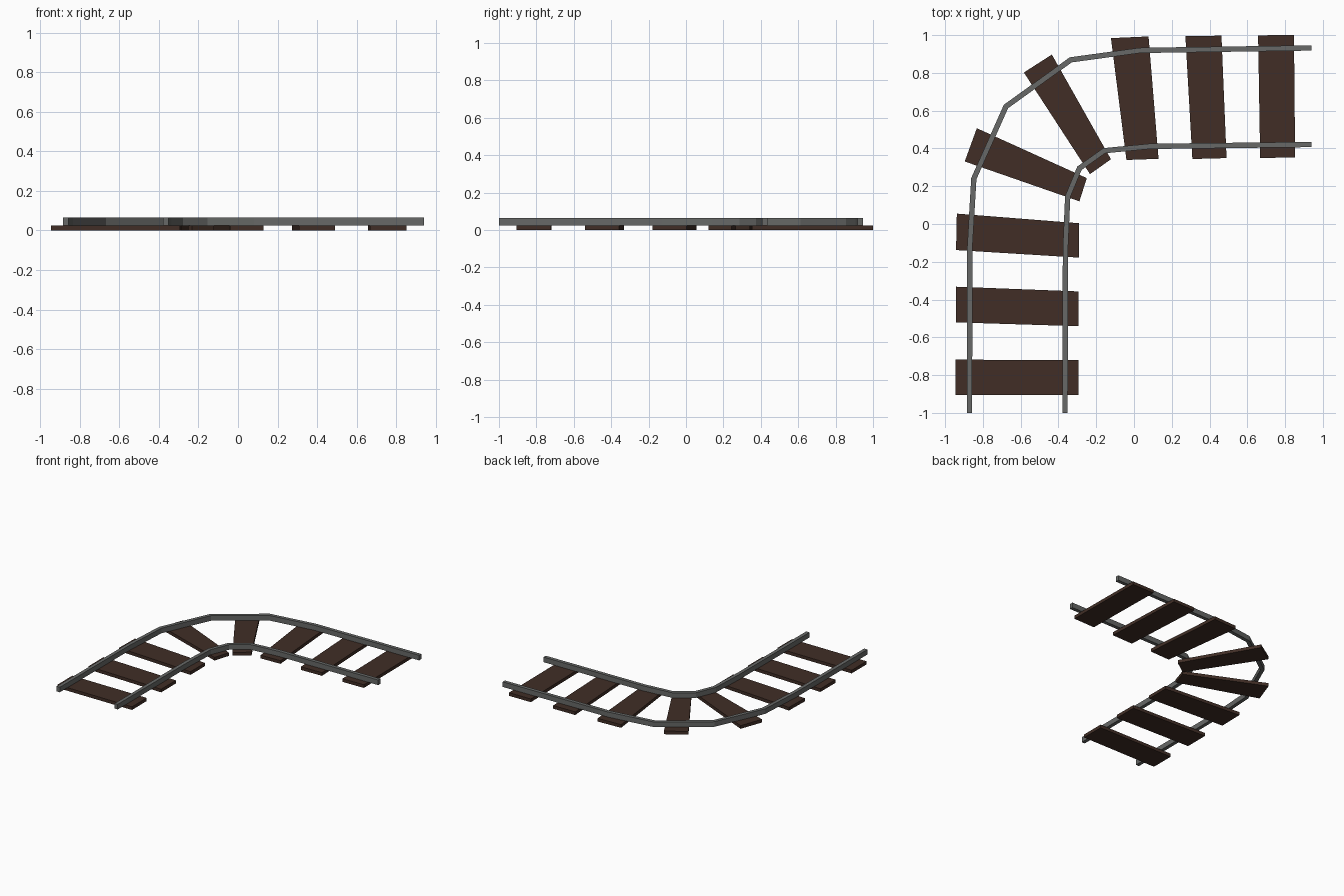
import bpy, bmesh
from mathutils import Vector

if "Cube" in bpy.data.objects:
    bpy.data.objects.remove(bpy.data.objects["Cube"])


def material(name, rgb):
    m = bpy.data.materials.new(name)
    m.diffuse_color = (*rgb, 1)
    m.use_nodes = True
    m.node_tree.nodes["Principled BSDF"].inputs["Base Color"].default_value = m.diffuse_color
    return m


WOOD = material("dark_brown_wood", (0.052, 0.027, 0.019))
STEEL = material("grey_steel", (0.135, 0.14, 0.135))


def add_object(name, bm, mat):
    bmesh.ops.recalc_face_normals(bm, faces=bm.faces)
    me = bpy.data.meshes.new(name)
    bm.to_mesh(me)
    bm.free()
    me.materials.append(mat)
    ob = bpy.data.objects.new(name, me)
    bpy.context.collection.objects.link(ob)


def slab(name, corners, z0, z1, mat):
    """Flat plan outline extruded upward."""
    bm = bmesh.new()
    face = bm.faces.new([bm.verts.new((x, y, z0)) for x, y in corners])
    ext = bmesh.ops.extrude_face_region(bm, geom=[face], use_keep_orig=True)
    verts = [v for v in ext["geom"] if isinstance(v, bmesh.types.BMVert)]
    bmesh.ops.translate(bm, verts=verts, vec=(0, 0, z1 - z0))
    add_object(name, bm, mat)


def rail(name, path, width, z0, z1):
    """Rectangular bar swept along a plan path with mitred corners."""
    pts = [Vector(p) for p in path]
    dirs = [(b - a).normalized() for a, b in zip(pts, pts[1:])]
    bm = bmesh.new()
    rings = []
    for i, p in enumerate(pts):
        a, b = dirs[max(i - 1, 0)], dirs[min(i, len(dirs) - 1)]
        t = (a + b).normalized()
        n = Vector((-t.y, t.x)) * (width / 2 / t.dot(a))
        l, r = p + n, p - n
        rings.append([bm.verts.new((q.x, q.y, z))
                      for q, z in ((l, z0), (r, z0), (r, z1), (l, z1))])
    for s, e in zip(rings, rings[1:]):
        for k in range(4):
            j = (k + 1) % 4
            bm.faces.new((s[k], s[j], e[j], e[k]))
    bm.faces.new(rings[0])
    bm.faces.new(rings[-1])
    add_object(name, bm, STEEL)


# Sleepers: plan corners, tapering towards the inside of the bend
sleepers = [
    [(-.945, -.718), (-.293, -.721), (-.293, -.905), (-.945, -.904)],
    [(-.942, -.332), (-.293, -.357), (-.293, -.541), (-.942, -.521)],
    [(-.938, .055), (-.291, .004), (-.291, -.178), (-.942, -.138)],
    [(-.832, .507), (-.250, .243), (-.289, .120), (-.896, .331)],
    [(-.435, .897), (-.122, .343), (-.233, .264), (-.583, .802)],
    [(-.122, .984), (.077, .993), (.130, .345), (-.040, .339)],
    [(.272, .995), (.463, .997), (.490, .349), (.309, .344)],
    [(.657, .999), (.847, 1.0), (.853, .353), (.668, .349)],
]
for i, corners in enumerate(sleepers):
    slab(f"sleeper_{i + 1}", corners, 0, 0.025, WOOD)

# Rails
rail("outer_rail", [(-.871, -1), (-.869, -.12), (-.848, .24), (-.678, .622),
                    (-.335, .869), (.03, .919), (.94, .932)], 0.028, 0.025, 0.065)
rail("inner_rail", [(-.365, -1), (-.363, -.13), (-.351, .145), (-.289, .295),
                    (-.158, .388), (.08, .411), (.94, .421)], 0.028, 0.025, 0.065)
